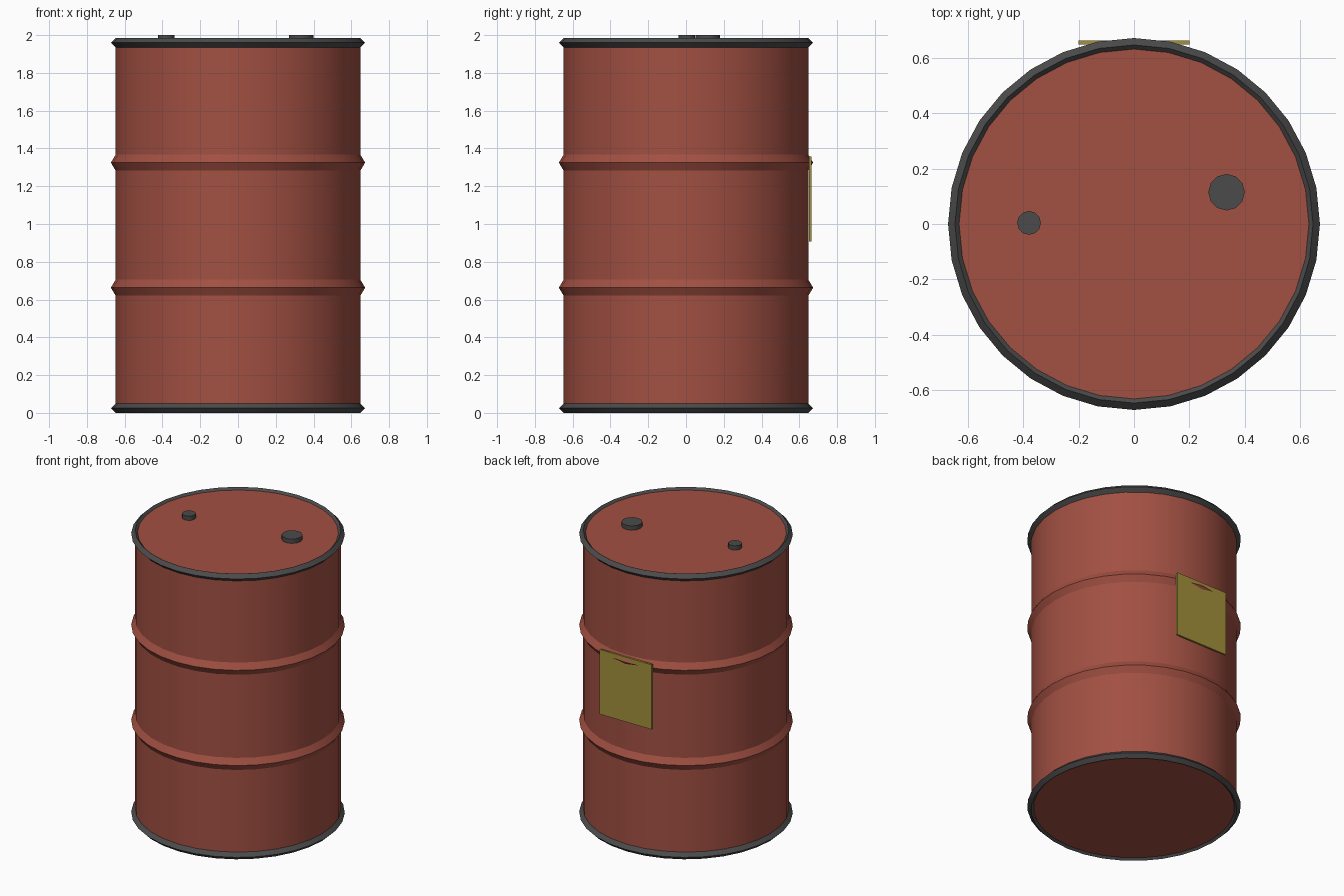
import bpy, math

if "Cube" in bpy.data.objects:
    bpy.data.objects.remove(bpy.data.objects["Cube"])

SIDES = 32
R = 0.648


def material(name, rgb):
    m = bpy.data.materials.new(name)
    m.diffuse_color = (*rgb, 1)
    m.use_nodes = True
    m.node_tree.nodes["Principled BSDF"].inputs["Base Color"].default_value = m.diffuse_color
    return m


RED = material("red_paint", (0.36, 0.08, 0.055))
DARK = material("dark_steel", (0.07, 0.07, 0.07))
YELLOW = material("yellow_label", (0.36, 0.28, 0.045))


def finish(name, mat):
    ob = bpy.context.object
    ob.name = name
    ob.data.materials.append(mat)
    bpy.ops.object.shade_smooth_by_angle(angle=math.radians(31))
    return ob


def cylinder(name, r, z0, z1, mat, x=0, y=0, sides=SIDES):
    bpy.ops.mesh.primitive_cylinder_add(vertices=sides, radius=r, depth=z1 - z0,
                                        location=(x, y, (z0 + z1) / 2))
    # put a vertex on the +x and +y axes
    return finish(name, mat)


def ring(name, z, half_width, half_height, mat):
    """Diamond-section hoop around the drum."""
    bpy.ops.mesh.primitive_torus_add(major_segments=SIDES, minor_segments=4,
                                     major_radius=R, minor_radius=half_width,
                                     location=(0, 0, z))
    for v in bpy.context.object.data.vertices:
        v.co.z *= half_height / half_width
    return finish(name, mat)


# Drum body
cylinder("drum_body", R, 0.014, 1.97, RED)

# Rolled rims and the two stiffening ribs
for name, z in (("bottom_rim", 0.025), ("top_rim", 1.96)):
    ring(name, z, 0.025, 0.025, DARK)
for name, z in (("lower_rib", 0.663), ("upper_rib", 1.325)):
    ring(name, z, 0.025, 0.042, RED)

# Bung caps on the lid
cylinder("large_bung", 0.066, 1.955, 2.0, DARK, 0.335, 0.115, 12)
cylinder("small_bung", 0.043, 1.955, 2.0, DARK, -0.38, 0.004, 12)

# Flat label plate on the back
bpy.ops.mesh.primitive_cube_add(size=1, location=(0, 0.657, 1.132))
bpy.context.object.scale = (0.40, 0.013, 0.45)
finish("label_plate", YELLOW)
